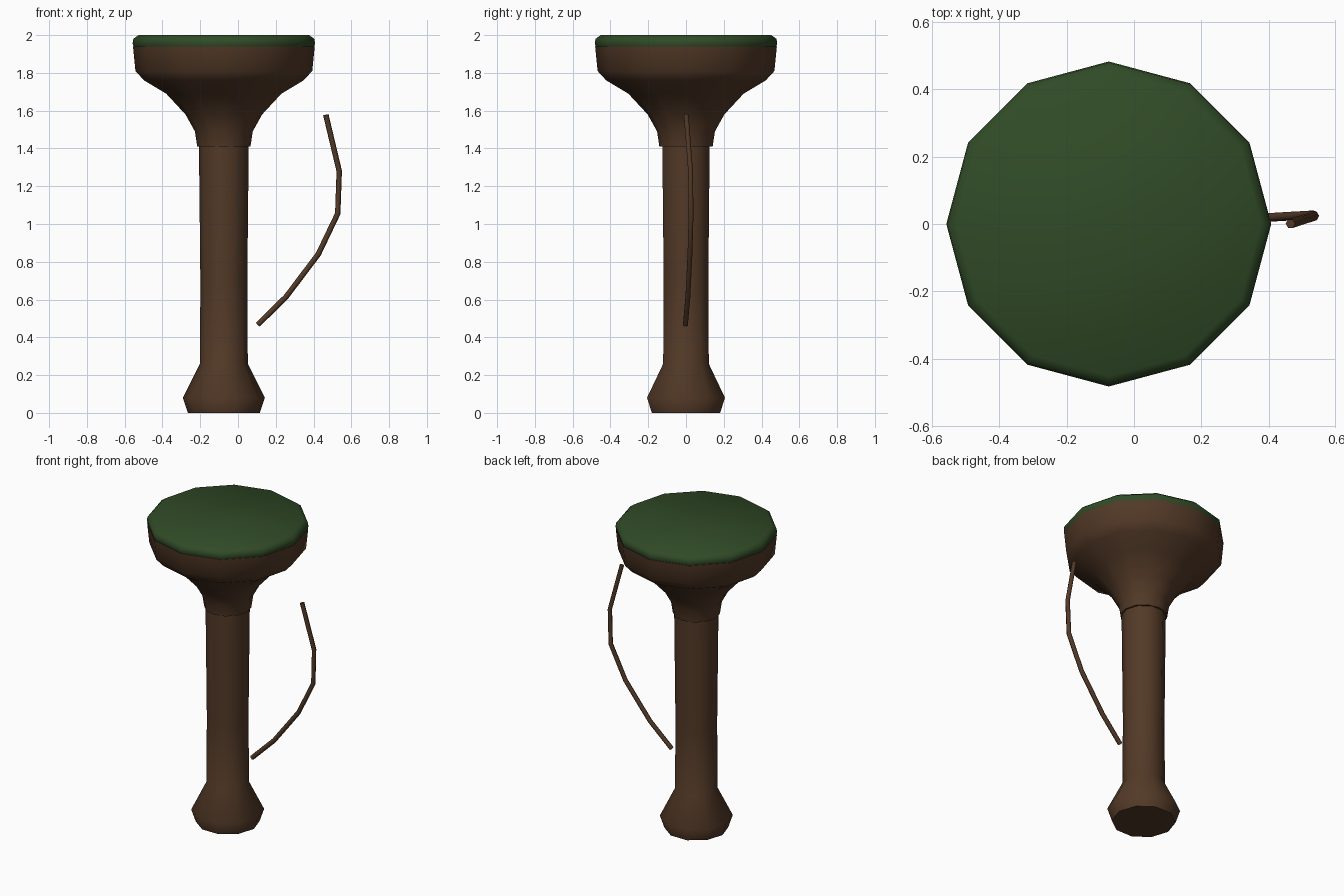
import bpy, bmesh, math
from mathutils import Vector

if "Cube" in bpy.data.objects:
    bpy.data.objects.remove(bpy.data.objects["Cube"])

CX = -0.075  # axis of the trunk and bowl


def material(name, rgb):
    m = bpy.data.materials.new(name)
    m.diffuse_color = (*rgb, 1)
    m.use_nodes = True
    m.node_tree.nodes["Principled BSDF"].inputs["Base Color"].default_value = m.diffuse_color
    return m


bark = material("bark brown", (0.085, 0.041, 0.020))
moss = material("moss green", (0.030, 0.070, 0.020))


def finish(name, bm, mat, angle):
    bmesh.ops.recalc_face_normals(bm, faces=bm.faces)
    mesh = bpy.data.meshes.new(name)
    bm.to_mesh(mesh)
    bm.free()
    mesh.materials.append(mat)
    ob = bpy.data.objects.new(name, mesh)
    bpy.context.collection.objects.link(ob)
    bpy.ops.object.select_all(action='DESELECT')
    ob.select_set(True)
    bpy.context.view_layer.objects.active = ob
    bpy.ops.object.shade_smooth_by_angle(angle=math.radians(angle))


def skin(bm, rings):
    """Bridge successive vertex rings and cap both ends."""
    n = len(rings[0])
    for a, b in zip(rings, rings[1:]):
        for i in range(n):
            j = (i + 1) % n
            bm.faces.new((a[i], a[j], b[j], b[i]))
    bm.faces.new(rings[0])
    bm.faces.new(rings[-1])


def lathe(name, profile, sides, mat, angle=50):
    bm = bmesh.new()
    rings = []
    for r, z in profile:
        rings.append([bm.verts.new((CX + r * math.cos(math.tau * i / sides),
                                    r * math.sin(math.tau * i / sides), z))
                      for i in range(sides)])
    skin(bm, rings)
    finish(name, bm, mat, angle)


def tube(name, points, radius, sides, mat):
    bm = bmesh.new()
    pts = [Vector(p) for p in points]
    rings = []
    for k, p in enumerate(pts):
        t = (pts[min(k + 1, len(pts) - 1)] - pts[max(k - 1, 0)]).normalized()
        u = Vector((0, 1, 0)).cross(t).normalized()
        v = t.cross(u)
        rings.append([bm.verts.new(p + radius * (u * math.cos(math.tau * i / sides)
                                                 + v * math.sin(math.tau * i / sides)))
                      for i in range(sides)])
    skin(bm, rings)
    finish(name, bm, mat, 65)


# Trunk with flared foot
lathe("trunk", [(0.19, 0), (0.217, 0.08), (0.127, 0.26), (0.124, 0.68), (0.132, 1.43)],
      10, bark)

# Flaring bowl
lathe("bowl", [(0.141, 1.41), (0.153, 1.49), (0.203, 1.58), (0.305, 1.69),
               (0.422, 1.76), (0.468, 1.81), (0.481, 1.94)], 12, bark)

# Green lid
lathe("lid", [(0.477, 1.938), (0.483, 1.955), (0.479, 1.98), (0.452, 2.0)], 12, moss, 60)

# Loose curved vine beside the trunk
tube("vine", [(0.105, -0.003, 0.467), (0.255, 0.010, 0.615), (0.425, 0.021, 0.84),
              (0.528, 0.027, 1.055), (0.536, 0.024, 1.28), (0.465, 0.001, 1.578)],
     0.0145, 6, bark)
